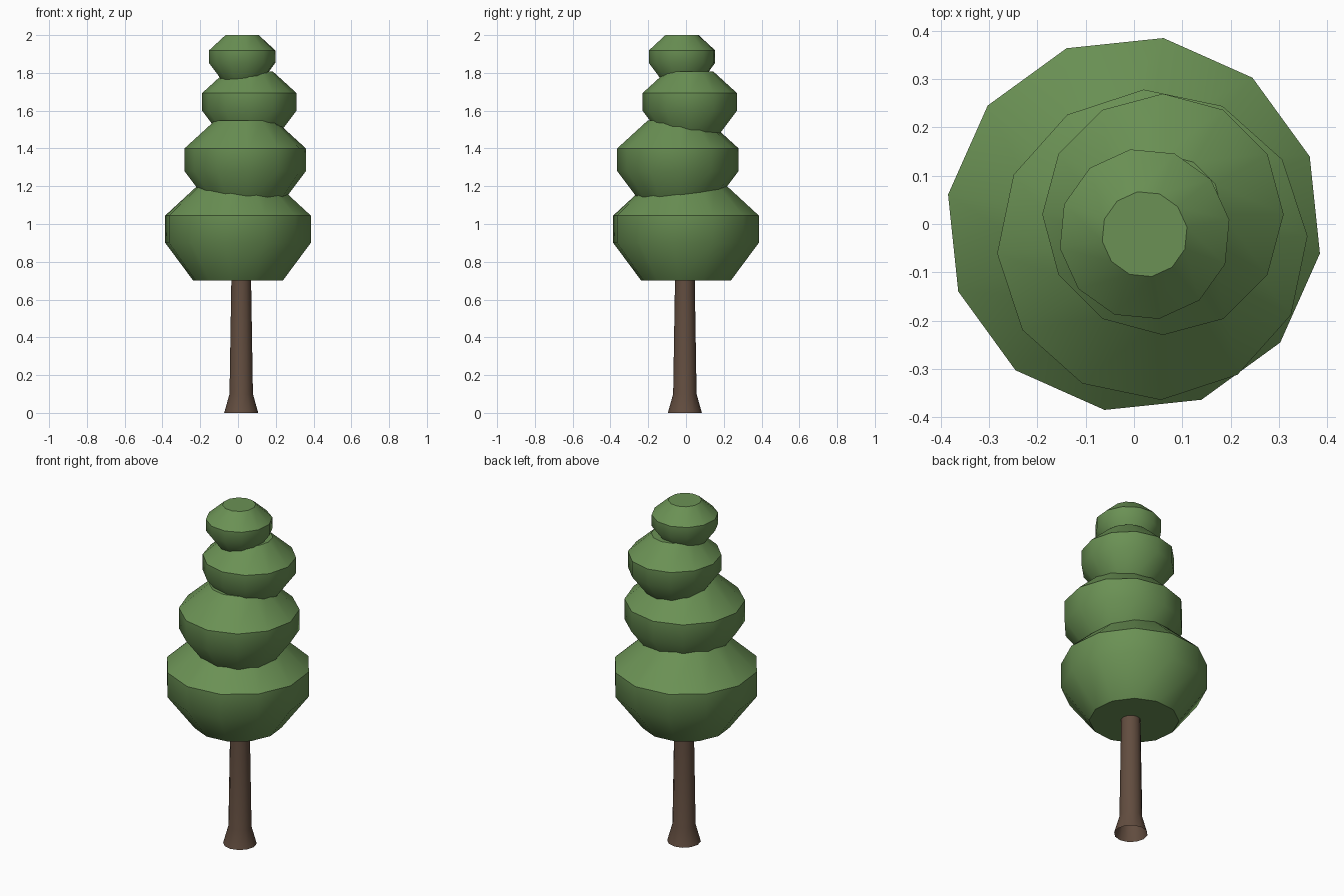
import bpy, bmesh, math

cube = bpy.data.objects.get("Cube")
if cube:
    bpy.data.objects.remove(cube, do_unlink=True)

SIDES = 12


def make_material(name, colour):
    mat = bpy.data.materials.new(name)
    mat.use_nodes = True
    mat.diffuse_color = colour
    mat.node_tree.nodes["Principled BSDF"].inputs["Base Color"].default_value = colour
    return mat


def lathe(name, profile, centre, phase, mat, capped):
    """Stack rings of (radius, height) into a faceted solid of revolution."""
    bm = bmesh.new()
    rings = []
    for radius, z in profile:
        ring = []
        for i in range(SIDES):
            a = math.radians(phase) + math.tau * i / SIDES
            ring.append(bm.verts.new((radius * math.cos(a), radius * math.sin(a), z)))
        rings.append(ring)
    for low, high in zip(rings, rings[1:]):
        for i in range(SIDES):
            j = (i + 1) % SIDES
            bm.faces.new((low[i], low[j], high[j], high[i]))
    if capped:
        bm.faces.new(rings[0][::-1])
        bm.faces.new(rings[-1])
    mesh = bpy.data.meshes.new(name)
    bm.to_mesh(mesh)
    bm.free()
    mesh.materials.append(mat)
    obj = bpy.data.objects.new(name, mesh)
    obj.location = centre
    bpy.context.collection.objects.link(obj)
    # Smooth around the rings, crisp at the rims
    bpy.ops.object.select_all(action="DESELECT")
    obj.select_set(True)
    bpy.context.view_layer.objects.active = obj
    bpy.ops.object.shade_smooth_by_angle(angle=math.radians(40))
    return obj


leaf = make_material("leaf green", (0.145, 0.283, 0.089, 1))
bark = make_material("bark brown", (0.122, 0.074, 0.050, 1))

# Trunk with a flared foot, open underneath
lathe("trunk", [(0.09, 0), (0.062, 0.1), (0.052, 0.72)], (0.017, -0.006, 0), 0, bark, False)

# Foliage tiers share one profile, measured from the upper rim, for unit radius
tier_profile = [(0.615, -0.885), (1, -0.372), (1, 0), (0.5, 0.456)]
tiers = [
    # name, x, y, rim height, radius, turn
    ("foliage_bottom", 0, 0, 1.045, 0.39, -9),
    ("foliage_lower", 0.038, -0.043, 1.4, 0.322, 3.2),
    ("foliage_upper", 0.06, 0.02, 1.693, 0.25, 0),
    ("foliage_top", 0.022, -0.021, 1.919, 0.178, 9.6),
]
for name, x, y, rim, radius, turn in tiers:
    profile = [(r * radius, z * radius) for r, z in tier_profile]
    lathe(name, profile, (x, y, rim), turn, leaf, True)
